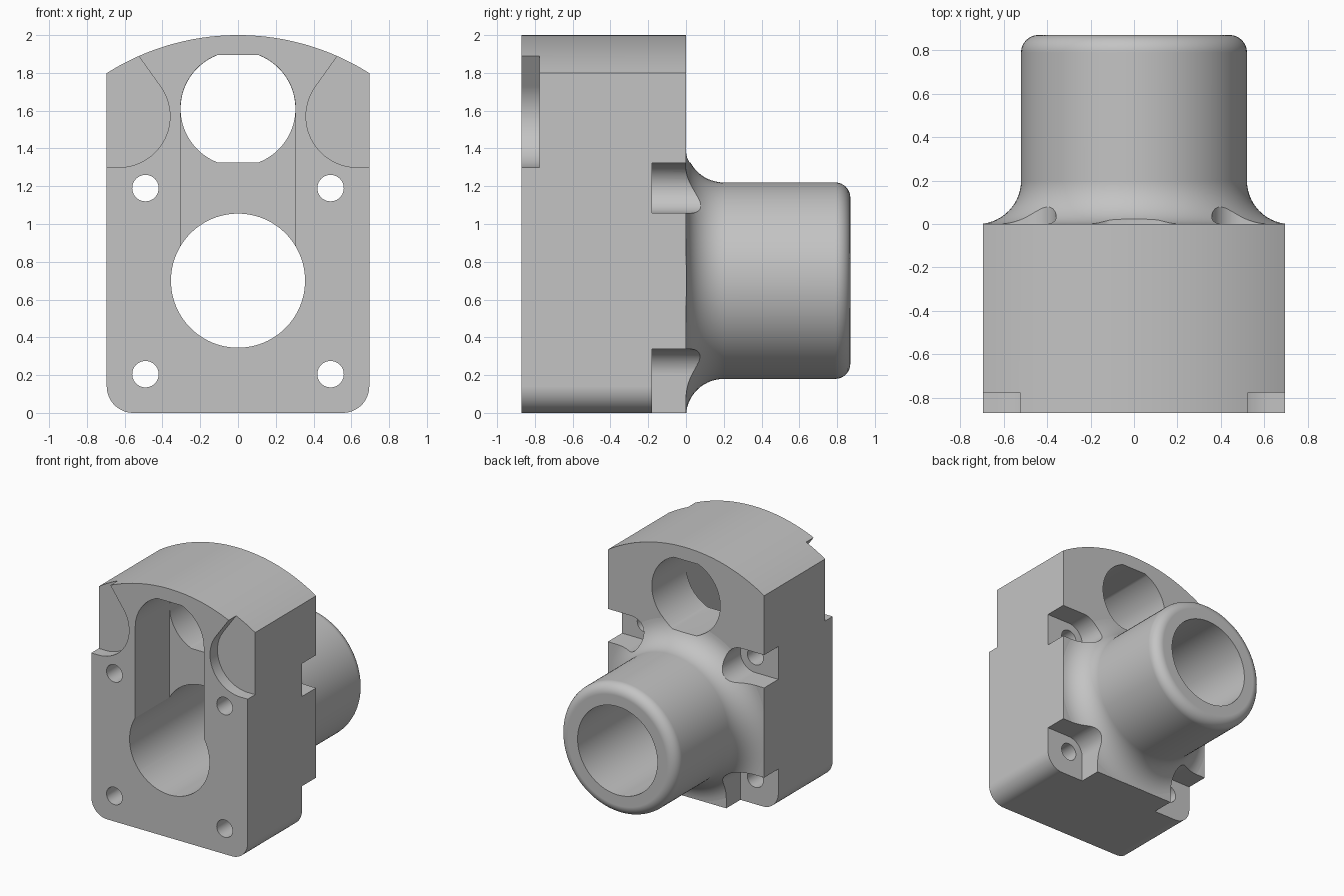
import bpy, bmesh
from math import sin, cos, pi, radians, sqrt, asin, acos

cube = bpy.data.objects.get("Cube")
if cube:
    bpy.data.objects.remove(cube, do_unlink=True)

grey = bpy.data.materials.new("plain_grey")
grey.use_nodes = True
grey.diffuse_color = (0.55, 0.55, 0.55, 1)
grey.node_tree.nodes["Principled BSDF"].inputs["Base Color"].default_value = grey.diffuse_color

W, FRONT, BACK = 0.695, -0.87, 0.87   # half width, front face, boss end
AXIS = 0.70                           # height of the main bore


def arc(cx, cz, r, a0, a1, n):
    """Points on an arc, angles in degrees."""
    angles = [radians(a0 + (a1 - a0) * i / n) for i in range(n + 1)]
    return [(cx + r * cos(a), cz + r * sin(a)) for a in angles]


def circle(cx, cz, r, n=64):
    return arc(cx, cz, r, 0, 360, n)[:-1]


def finish(name, bm):
    bmesh.ops.recalc_face_normals(bm, faces=bm.faces)
    mesh = bpy.data.meshes.new(name)
    bm.to_mesh(mesh)
    bm.free()
    mesh.materials.append(grey)
    ob = bpy.data.objects.new(name, mesh)
    bpy.context.collection.objects.link(ob)
    return ob


def extrude(name, outline, y0, y1):
    """Prism of an x-z outline along y."""
    bm = bmesh.new()
    face = bm.faces.new([bm.verts.new((x, y0, z)) for x, z in outline])
    new = bmesh.ops.extrude_face_region(bm, geom=[face])["geom"]
    bmesh.ops.translate(bm, vec=(0, y1 - y0, 0),
                        verts=[v for v in new if isinstance(v, bmesh.types.BMVert)])
    return finish(name, bm)


def lathe(name, profile, n=96):
    """Revolve (radius, y) points about the bore axis, capped at both ends."""
    bm = bmesh.new()
    rings = [[bm.verts.new((r * cos(2 * pi * i / n), y, AXIS + r * sin(2 * pi * i / n)))
              for i in range(n)] for r, y in profile]
    for a, b in zip(rings, rings[1:]):
        for i in range(n):
            j = (i + 1) % n
            bm.faces.new((a[i], a[j], b[j], b[i]))
    bm.faces.new(rings[0])
    bm.faces.new(rings[-1])
    return finish(name, bm)


def combine(target, tool, operation):
    mod = target.modifiers.new(operation.lower(), "BOOLEAN")
    mod.operation, mod.solver, mod.object = operation, "EXACT", tool
    bpy.context.view_layer.objects.active = target
    bpy.ops.object.modifier_apply(modifier=mod.name)
    bpy.data.objects.remove(tool, do_unlink=True)


def cut(name, outline, y0, y1):
    combine(body, extrude(name, outline, y0, y1), "DIFFERENCE")


# Block with rounded lower corners and an arched top about the bore axis
half = 90 - math_angle if (math_angle := 90 - acos(W / 1.3) * 180 / pi) else 0
outline = (arc(-W + 0.14, 0.14, 0.14, 180, 270, 12)
           + arc(W - 0.14, 0.14, 0.14, 270, 360, 12)
           + arc(0, AXIS, 1.3, half, 180 - half, 40))
body = extrude("bearing_block", outline, FRONT, 0)

# Round boss with a flared root and a rounded rim
root = [(r, y) for r, y in arc(0.72, 0.2, 0.2, 268, 180, 14)]
rim = arc(0.44, BACK - 0.08, 0.08, 0, 90, 8)
boss = lathe("boss", [(0.3, -0.3)] + root + rim)
e = 0.0005
combine(boss, extrude("boss_limit", [(-W + e, e), (W - e, e), (W - e, 1.9), (-W + e, 1.9)],
                      -1, 1), "INTERSECT")
combine(body, boss, "UNION")

# Main bore right through
cut("bore", circle(0, AXIS, 0.355, 96), -1, 1)


# Flatted round window, and the deep front slot joining it to the bore
def flatted(r, flat, z):
    a = asin(flat / r) * 180 / pi
    return arc(0, z, r, -a, a, 28), arc(0, z, r, 180 - a, 180 + a, 28)


right, left = flatted(0.305, 0.285, 1.61)
slot = [p for p in right if p[1] >= 1.609] + [p for p in left if p[1] >= 1.609]
cut("front_slot", slot + [(-0.305, AXIS), (0.305, AXIS)], -1, -0.435)
right, left = flatted(0.304, 0.284, 1.61)
cut("window", right + left, -0.5, 0.4)

for s in (-1, 1):
    # Shallow corner recess on the front
    recess = arc(0.63, 1.57, 0.27, 144.5, 270, 24)
    top = (recess[0][0] + 0.29, recess[0][1] + 0.406)
    recess = [(s * x, z) for x, z in [top] + recess + [(0.9, 1.30), (0.9, top[1])]]
    cut("corner_recess", recess, -1, -0.775)

    # Screw holes and the open pockets behind them
    for z in (0.205, 1.19):
        cut("screw_hole", circle(s * 0.49, z, 0.07, 40), -1, 0.05)
    low = arc(0.49, 0.205, 0.132, 90, 180, 14) + [(0.358, -0.2), (0.9, -0.2), (0.9, 0.337)]
    high = arc(0.49, 1.19, 0.132, 90, 270, 28) + [(0.9, 1.058), (0.9, 1.322)]
    for pocket in (low, high):
        cut("screw_pocket", [(s * x, z) for x, z in pocket], -0.18, 0.3)

# Smooth curved walls, keep edges and flat faces crisp
bpy.ops.object.select_all(action="DESELECT")
body.select_set(True)
bpy.context.view_layer.objects.active = body
bpy.ops.object.shade_smooth_by_angle(angle=radians(25))
weighted = body.modifiers.new("flat_faces", "WEIGHTED_NORMAL")
weighted.keep_sharp = True
